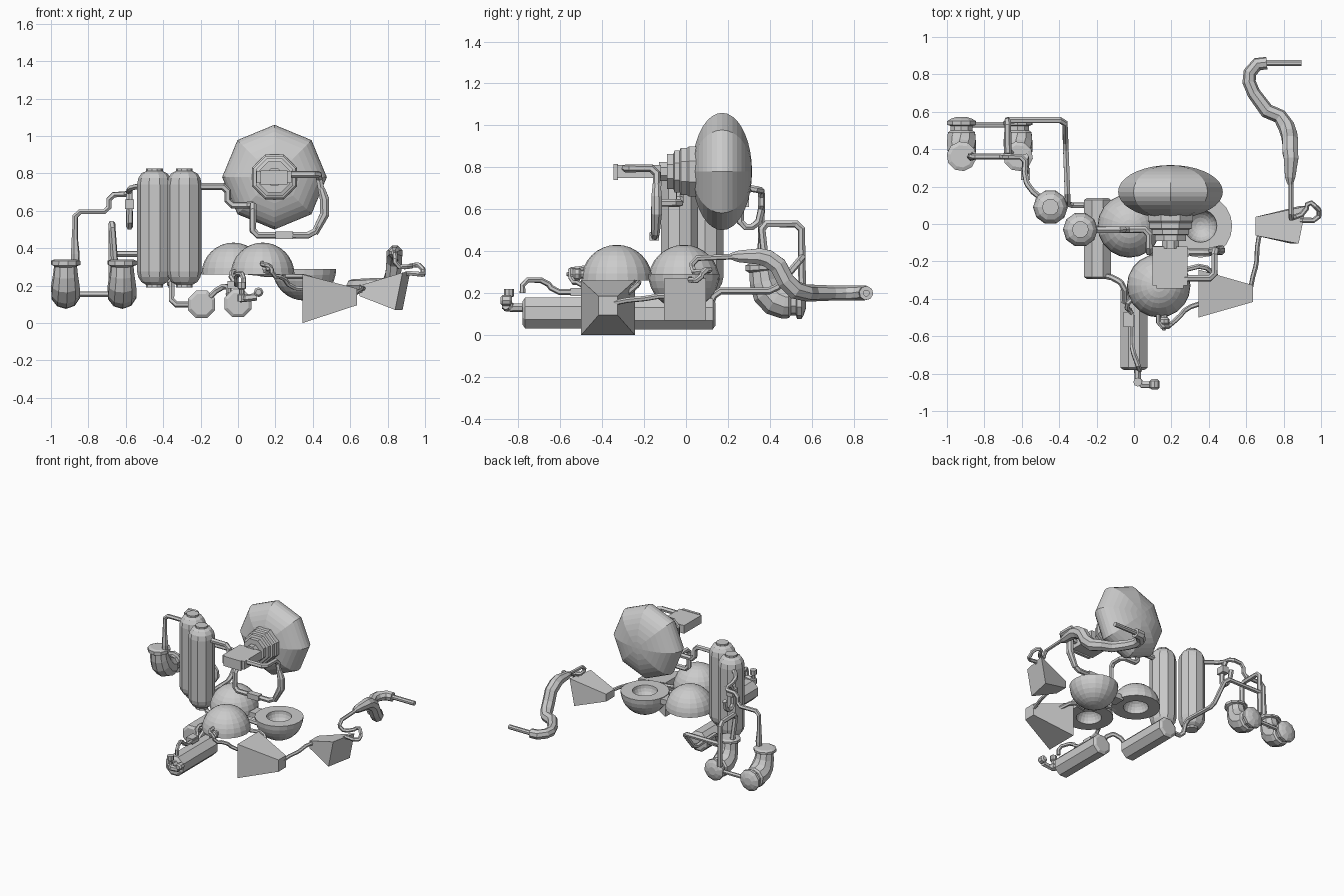
import bpy, bmesh
from math import sin, cos, pi
from mathutils import Vector


def mesh_from_rings(name, rings):
    bm = bmesh.new()
    vr = [[bm.verts.new(p) for p in ring] for ring in rings]
    n = len(vr[0])
    for a, b in zip(vr, vr[1:]):
        for i in range(n):
            j = (i + 1) % n
            bm.faces.new((a[i], a[j], b[j], b[i]))
    bm.faces.new(vr[0][::-1])
    bm.faces.new(vr[-1])
    bmesh.ops.recalc_face_normals(bm, faces=bm.faces)
    me = bpy.data.meshes.new(name)
    bm.to_mesh(me)
    bm.free()
    ob = bpy.data.objects.new(name, me)
    bpy.context.collection.objects.link(ob)
    return ob


def lathe(name, profile, centre, n=8, axis='Z', turn=0.0, flip=1):
    """Revolve (radius, height) pairs around a vertical or front-back axis."""
    rings = []
    for r, h in profile:
        ring = []
        for i in range(n):
            a = turn + 2 * pi * i / n
            u, v, h2 = max(r, .001) * cos(a), max(r, .001) * sin(a), h * flip
            p = (u, v, h2) if axis == 'Z' else (u, h2, v)
            ring.append(Vector(centre) + Vector(p))
        rings.append(ring)
    return mesh_from_rings(name, rings)


def sweep(name, pts, radii, n=8):
    """Tube along a path with its own radius at every point."""
    pts = [Vector(p) for p in pts]
    side, rings = None, []
    for i, p in enumerate(pts):
        t = (pts[min(i + 1, len(pts) - 1)] - p).normalized() + (p - pts[max(i - 1, 0)]).normalized()
        t.normalize()
        if side is None:
            side = t.orthogonal()
        side = (side - t * side.dot(t)).normalized()
        up = t.cross(side)
        rings.append([p + radii[i] * (cos(2 * pi * (k + .5) / n) * side + sin(2 * pi * (k + .5) / n) * up)
                      for k in range(n)])
    return mesh_from_rings(name, rings)


def pipe(name, pts, r=.016, n=6, cut=.025):
    """Thin pipe with chamfered corners."""
    pts = [Vector(p) for p in pts]
    out = [pts[0]]
    for a, b, c in zip(pts, pts[1:], pts[2:]):
        for q in (a, c):
            d = q - b
            out.append(b + d.normalized() * min(cut, d.length * .4))
    out.append(pts[-1])
    return sweep(name, out, [r] * len(out), n)


def box(name, lo, hi):
    (x0, y0, z0), (x1, y1, z1) = lo, hi
    return mesh_from_rings(name, [[(x0, y0, z), (x1, y0, z), (x1, y1, z), (x0, y1, z)] for z in (z0, z1)])


# large flattened vessel with stepped neck
lathe("main_vessel", [(.28 * sin(pi * i / 18), -.143 * cos(pi * i / 18)) for i in range(19)],
      (.195, .172, .78), 8, 'Y')
lathe("vessel_neck", [(.13, .08), (.13, .015), (.122, .005), (.122, -.025), (.108, -.03), (.108, -.055),
                      (.09, -.06), (.09, -.09), (.05, -.09), (.05, -.13)], (.195, 0, .78), 8, 'Y', pi / 8)
# flat block in front of the neck
box("control_block", (.1, -.33, .75), (.285, -.12, .812))
box("block_tab", (.12, -.345, .74), (.265, -.325, .815))
pipe("block_pipe", [(.27, -.29, .795), (.43, -.29, .795), (.43, -.14, .795), (.47, -.14, .58),
                    (.40, -.15, .47), (.08, -.15, .47), (.08, -.15, .63), (.08, -.03, .63),
                    (-.055, -.03, .63), (-.055, -.03, .73), (-.24, -.03, .73)], .019)
sweep("thick_elbow", [(.445, -.14, .72), (.463, -.14, .66), (.463, -.14, .58), (.41, -.145, .48)],
      [.02, .027, .027, .02])
box("pipe_sleeve", (.2, -.175, .45), (.295, -.13, .49))

# two upright tanks
for i, (x, y) in enumerate([(-.447, .09), (-.287, -.03)]):
    lathe(f"tank_{i + 1}", [(.045, .19), (.045, .205), (.07, .22), (.086, .245), (.093, .275), (.093, .74),
                            (.086, .775), (.07, .8), (.045, .812), (.045, .825)], (x, y, 0), 10, 'Z')

# three hollow half-spheres, the last one open upwards
R = .17
bowl = [(R * sin(pi / 2 * i / 8), R * cos(pi / 2 * i / 8)) for i in range(9)]
bowl += [(.088 * cos(pi / 2 * i / 6), .088 * sin(pi / 2 * i / 6)) for i in range(7)]
for i, (c, f) in enumerate([((.132, -.33, .26), 1), ((-.025, -.01, .26), 1), ((.355, -.01, .29), -1)]):
    lathe(f"half_sphere_{i + 1}", bowl, c, 20, 'Z', 0, f)
box("half_sphere_link", (.12, -.06, .245), (.23, .03, .285))
pipe("half_sphere_pipe", [(.02, -.13, .28), (.1, -.135, .27), (.43, -.135, .25), (.43, -.1, .25)], .018)

# two lying canisters
for i, (x, z, y0, y1) in enumerate([(-.195, .1, -.295, .14), (0, .105, -.78, -.34)]):
    lathe(f"canister_{i + 1}", [(.06, y0), (.079, y0 + .012), (.079, y1 - .012), (.06, y1)],
          (x, 0, z), 8, 'Y', pi / 8)
pipe("canister_link", [(-.19, -.27, .1), (-.1, -.29, .19), (-.05, -.33, .2), (-.05, -.42, .15)])
pipe("canister_top_pipe", [(.03, -.78, .2), (.03, -.78, .262), (-.01, -.67, .262), (-.01, -.63, .205),
                           (-.01, -.47, .205), (-.05, -.44, .27), (.03, -.36, .28)], .014)
box("canister_clip", (-.055, -.55, .185), (.0, -.47, .225))
pipe("canister_end_pipe", [(.02, -.77, .13), (.02, -.86, .13), (.1, -.86, .14)], .02)
lathe("end_valve", [(.024, .115), (.024, .15), (.014, .155), (.014, .18), (.024, .185), (.024, .22)],
      (.02, -.845, 0), 8)
lathe("end_nozzle", [(.016, -.885), (.026, -.875), (.026, -.84), (.016, -.83)], (.11, 0, .165), 8, 'Y')
# nozzle and bracket on the front half-sphere
lathe("front_nozzle", [(.008, -.57), (.016, -.545), (.03, -.53), (.03, -.51), (.02, -.5), (.02, -.46)],
      (.16, 0, .29), 8, 'Y')
pipe("front_bracket", [(.13, -.48, .32), (.13, -.55, .31), (.18, -.55, .31), (.18, -.55, .25),
                       (.24, -.5, .25), (.28, -.45, .19), (.37, -.42, .18)], .013)

# two square funnels
def funnel(name, x0, x1, c0, c1, h0, h1, tilt=0):
    rings = []
    for x, (y, z), (hy, hz) in ((x0, c0, h0), (x1, c1, h1)):
        rings.append([(x + tilt * (a + b) * (x == x1), y + a * hy, z + b * hz)
                      for a, b in ((-1, -1), (1, -1), (1, 1), (-1, 1))])
    mesh_from_rings(name, rings)


funnel("funnel_1", .345, .635, (-.372, .13), (-.372, .14), (.128, .13), (.045, .045))
funnel("funnel_2", .65, .88, (-.012, .172), (-.005, .17), (.05, .028), (.1, .1), .02)
pipe("funnel_link", [(.62, -.36, .15), (.64, -.26, .17), (.655, -.22, .17), (.66, -.1, .19), (.68, -.03, .18)], .013)
pipe("funnel_feed", [(.25, -.25, .25), (.37, -.22, .25), (.44, -.28, .2)], .014)

# curled pipe on funnel 2
pipe("curl_pipe", [(.88, .02, .22), (.88, .02, .27), (.985, .02, .26), (.992, .07, .26), (.985, .08, .31),
                   (.93, .13, .31), (.92, .06, .3), (.84, .03, .3), (.84, .03, .365), (.84, .25, .375)], .014)
# long wavy tube
sweep("wavy_tube",
      [(.835, .21, .375), (.835, .25, .375), (.84, .35, .375), (.835, .39, .365), (.835, .44, .33),
       (.83, .475, .26), (.815, .52, .215), (.78, .575, .2), (.71, .605, .2), (.64, .7, .2), (.615, .76, .2),
       (.62, .81, .2), (.66, .855, .2), (.71, .86, .2)],
      [.015, .03, .042, .045, .045, .045, .045, .04, .04, .036, .036, .036, .036, .034])
pipe("wavy_tube_tail", [(.70, .86, .2), (.895, .86, .2)], .017, 8)

# two elbow-shaped jars
for i, x in enumerate((-.922, -.62)):
    sweep(f"elbow_jar_{i + 1}",
          [(x, .362, .34), (x, .362, .332), (x, .362, .312), (x, .363, .305), (x, .37, .255), (x, .39, .205),
           (x, .425, .17), (x, .47, .155), (x, .49, .155), (x, .5, .155), (x, .525, .155), (x, .53, .155),
           (x, .55, .155), (x, .562, .155), (x, .572, .155)],
          [.06, .08, .08, .062, .068, .077, .08, .078, .075, .062, .062, .08, .08, .06, .03], 10)
pipe("jar_link", [(-.92, .53, .155), (-.62, .53, .155)], .015)
# pipes from the jars to the tank and canister
sweep("jar_spout", [(-.87, .36, .33), (-.87, .36, .37), (-.872, .36, .44), (-.872, .36, .5)],
      [.022, .024, .018, .016], 6)
pipe("jar_to_tank", [(-.872, .36, .45), (-.87, .36, .595), (-.69, .36, .595), (-.69, .36, .685),
                     (-.58, .36, .69), (-.585, .25, .71), (-.56, .19, .73), (-.45, .1, .73)])
box("tank_valve_upper", (-.605, .235, .61), (-.555, .30, .66))
pipe("tank_valve_pipe", [(-.58, .3, .7), (-.58, .26, .64), (-.58, .26, .515), (-.58, .34, .515), (-.58, .36, .6)], .018)
pipe("jar_arch", [(-.66, .38, .33), (-.675, .36, .53), (-.675, .55, .53), (-.675, .555, .2)], .019)
pipe("jar_to_canister", [(-.675, .555, .37), (-.37, .555, .37), (-.365, .42, .21), (-.355, .14, .21),
                         (-.355, .1, .1), (-.22, .1, .1)], .017)
